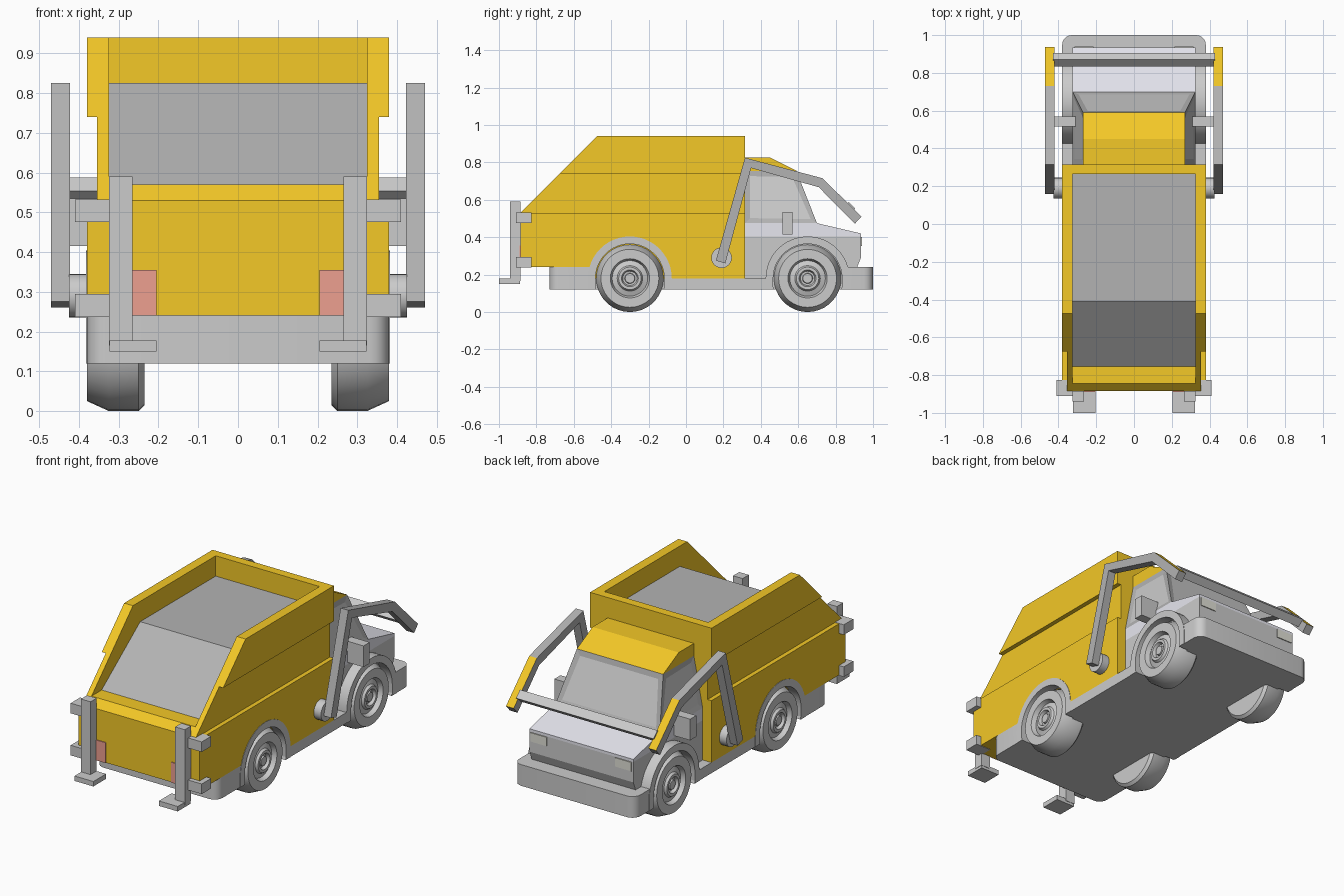
import bpy, bmesh
from math import sin, cos, pi, radians
from mathutils import Matrix, Vector

if "Cube" in bpy.data.objects:
    bpy.data.objects.remove(bpy.data.objects["Cube"])


def material(name, rgb):
    m = bpy.data.materials.new(name)
    m.diffuse_color = (*rgb, 1)
    m.use_nodes = True
    m.node_tree.nodes["Principled BSDF"].inputs["Base Color"].default_value = m.diffuse_color
    return m


YELLOW = material("yellow_paint", (0.9, 0.58, 0.02))
GREY = material("plain_grey", (0.45, 0.45, 0.45))
GLASS = material("window_grey", (0.58, 0.58, 0.58))
WHITE = material("hood_white", (0.8, 0.8, 0.87))
RED = material("tail_red", (0.85, 0.35, 0.28))
LAMP = material("lamp_white", (0.75, 0.75, 0.68))


def finish(name, bm, mats=(), mirror=False, smooth=False):
    bmesh.ops.recalc_face_normals(bm, faces=bm.faces)
    me = bpy.data.meshes.new(name)
    bm.to_mesh(me)
    bm.free()
    for m in mats:
        me.materials.append(m)
    if smooth:
        for p in me.polygons:
            p.use_smooth = True
        me.set_sharp_from_angle(angle=radians(30))
    ob = bpy.data.objects.new(name, me)
    bpy.context.collection.objects.link(ob)
    if mirror:
        mod = ob.modifiers.new("mirror", 'MIRROR')
        mod.use_mirror_merge = False
    return ob


def prism(name, pts, x0, x1, *mats, mirror=True, smooth=False, paint=None, bevel=None):
    """Extrude a side profile of (y, z) points from x0 to x1."""
    bm = bmesh.new()
    f = bm.faces.new([bm.verts.new((x0, y, z)) for y, z in pts])
    r = bmesh.ops.extrude_face_region(bm, geom=[f])
    vs = [v for v in r["geom"] if isinstance(v, bmesh.types.BMVert)]
    bmesh.ops.translate(bm, verts=vs, vec=(x1 - x0, 0, 0))
    bmesh.ops.recalc_face_normals(bm, faces=bm.faces)
    if bevel:
        es = [e for e in bm.edges if bevel(e)]
        bmesh.ops.bevel(bm, geom=es, offset=0.05, segments=5, profile=0.5, affect='EDGES')
    if paint:
        for f in bm.faces:
            if paint(f):
                f.material_index = 1
    return finish(name, bm, mats, mirror, smooth)


def full(name, pts, w, *mats, **kw):
    return prism(name, pts, -w, w, *mats, mirror=False, **kw)


def box(name, x, y, z, *mats):
    return prism(name, [(y[0], z[0]), (y[1], z[0]), (y[1], z[1]), (y[0], z[1])],
                 x[0], x[1], *mats)


def arc(cy, cz, r, a0, a1, n):
    return [(cy + r * cos(a0 + (a1 - a0) * i / n), cz + r * sin(a0 + (a1 - a0) * i / n))
            for i in range(n + 1)]


AXLES = {"rear": -0.3, "front": 0.65}
HUB = 0.18

# chassis slab with rounded end corners
def end_corner(e):
    a, b = e.verts
    return abs(a.co.x - b.co.x) + abs(a.co.y - b.co.y) < 1e-5 and a.co.y in (
        Vector((0, -0.73, 0)).y, Vector((0, 1.0, 0)).y)


chassis = full("chassis", [(-.73, .12), (1, .12), (1, .24), (.84, .24), (.84, .18),
                           (-.5, .18), (-.5, .24), (-.73, .24)], .38,
               bevel=end_corner, smooth=True)

# container core with the grey sloped and flat load deck
full("container_core", [(-.885, .24), (-.885, .53), (-.845, .57), (-.755, .57), (-.41, .825),
                        (.265, .825), (.265, .94), (.315, .94), (.315, .18), (-.5, .18),
                        (-.5, .24)], .325, YELLOW, GREY,
     paint=lambda f: f.normal.z > .5 and f.calc_center_median().z > .6
     and f.calc_center_median().z < .9)

# container side walls in three bands, the middle one set in
low_wall = prism("container_lower_side", [(-.885, .24), (-.885, .53), (.315, .53), (.315, .18),
                                          (-.5, .18), (-.5, .24)], .325, .38, YELLOW)
prism("container_middle_side", [(-.885, .53), (-.675, .74), (.315, .74), (.315, .53)],
      .325, .355, YELLOW)
prism("container_upper_side", [(-.675, .74), (-.475, .94), (.315, .94), (.315, .74)],
      .325, .38, YELLOW)

# wheels, fenders and wheel wells
TYRE = [(0, .235), (.165, .235), (.18, .25), (.18, .325), (.155, .38), (.105, .38), (.095, .355),
        (.068, .365), (.06, .378), (.045, .378), (.038, .36), (.028, .36), (.025, .372), (0, .372)]
for name, y in AXLES.items():
    bm = bmesh.new()
    vs = [bm.verts.new((x, y, HUB + r)) for r, x in TYRE]
    es = [bm.edges.new(p) for p in zip(vs, vs[1:])]
    bmesh.ops.spin(bm, geom=vs + es, cent=(0, y, HUB), axis=(1, 0, 0), angle=2 * pi, steps=36)
    bmesh.ops.remove_doubles(bm, verts=bm.verts, dist=1e-4)
    finish(name + "_wheel", bm, mirror=True, smooth=True)

    outer = arc(y, HUB, .224, 0, pi, 24)
    inner = arc(y, HUB, .184, pi, 0, 24)
    prism(name + "_fender", [(y + .224, .12)] + outer + [(y - .224, .12), (y - .184, .12)]
          + inner + [(y + .184, .12)], .31, .382, smooth=True)

    cutter = prism(name + "_well_cutter", arc(y, HUB, .19, 0, 2 * pi, 36)[:-1], .32, .45)
    cutter.hide_render = True
    cutter.display_type = 'WIRE'
    for ob in (chassis, low_wall) if name == "rear" else (chassis,):
        mod = ob.modifiers.new("well", 'BOOLEAN')
        mod.operation = 'DIFFERENCE'
        mod.solver = 'EXACT'
        mod.object = cutter

# cab: lower body, pale hood, greenhouse, roof
full("cab_lower", [(.315, .18), (.905, .18), (.915, .24), (.935, .29), (.935, .405),
                   (.315, .405)], .325)
full("hood", [(.315, .405), (.935, .405), (.935, .42), (.70, .475), (.315, .475)], .325, WHITE)
full("cab_roof", [(.315, .755), (.59, .755), (.45, .825), (.315, .825)], .27, YELLOW)

bm = bmesh.new()
rings = [[bm.verts.new((sx * w, y, z)) for sx, y in ((-1, .315), (1, .315), (1, f), (-1, f))]
         for w, f, z in ((.325, .70, .475), (.27, .59, .755))]
bm.faces.new(rings[0])
bm.faces.new(rings[1])
sides = [bm.faces.new((rings[0][i], rings[0][(i + 1) % 4], rings[1][(i + 1) % 4], rings[1][i]))
         for i in range(4)]
bmesh.ops.recalc_face_normals(bm, faces=bm.faces)
bmesh.ops.inset_individual(bm, faces=sides[1:], thickness=.04, depth=-.004)
for f in sides[1:]:
    f.material_index = 1
finish("cab_windows", bm, (GREY, GLASS))

# lamps and mirrors
box("headlight", (.215, .315), (.925, .94), (.352, .402), LAMP)
box("tail_light", (.205, .325), (-.89, -.88), (.24, .355), RED)
box("mirror", (.29, .425), (.515, .57), (.415, .535))

# loading arms with yellow tips, pivots and cross bar
prism("lift_arm", [(.16, .275), (.315, .825), (.73, .715), (.938, .51), (.903, .472),
                   (.71, .667), (.348, .77), (.21, .26)], .422, .47, GREY, YELLOW,
      paint=lambda f: f.normal.y > .5 and f.normal.z > .5 and f.calc_center_median().y > .73)
prism("arm_pivot", arc(.19, .29, .055, 0, 2 * pi, 24)[:-1], .375, .425, smooth=True)
full("arm_cross_bar", [(.87, .522), (.905, .553), (.87, .588), (.835, .553)], .43)

# rear support legs with feet and corner brackets
box("rear_leg", (.265, .325), (-.94, -.885), (.165, .59))
box("rear_foot", (.205, .323), (-1, -.887), (.15, .178))
for name, z in (("upper", .475), ("lower", .237)):
    box(name + "_leg_bracket", (.315, .41), (-.91, -.825), (z, z + .057))
